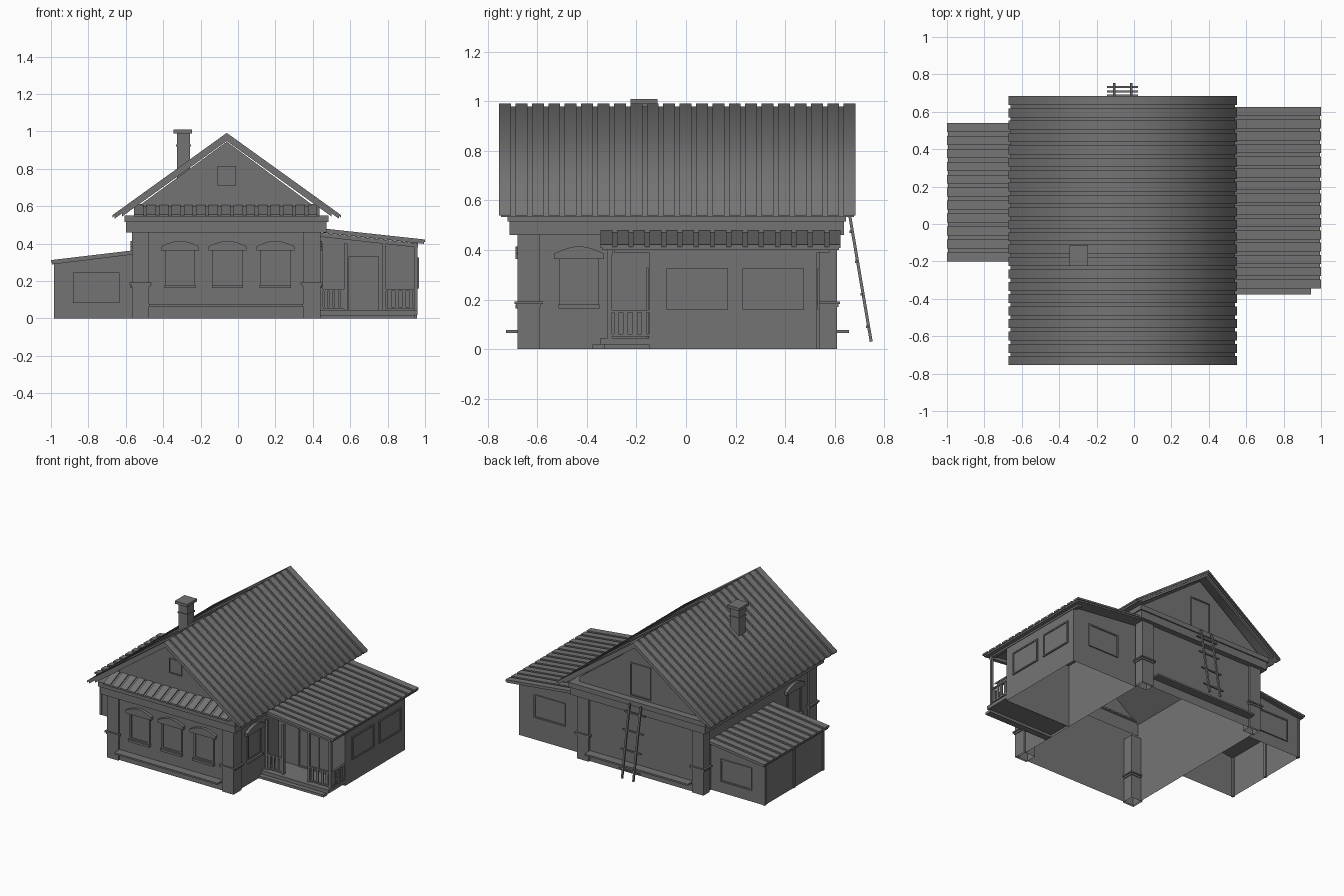
import bpy, bmesh, math
from mathutils import Vector

if "Cube" in bpy.data.objects:
    bpy.data.objects.remove(bpy.data.objects["Cube"])

grey = bpy.data.materials.new("dark_grey")
grey.diffuse_color = (0.175, 0.175, 0.175, 1)
grey.use_nodes = True
grey.node_tree.nodes["Principled BSDF"].inputs["Base Color"].default_value = grey.diffuse_color


def make(name, parts, open_z=(), smooth=False):
    """Join prisms (bottom ring, top ring) into one object; drop level faces at heights open_z."""
    bm = bmesh.new()
    for a, b in parts:
        va = [bm.verts.new(p) for p in a]
        vb = [bm.verts.new(p) for p in b]
        n = len(va)
        bm.faces.new(va)
        bm.faces.new(vb[::-1])
        for i in range(n):
            bm.faces.new((va[i], vb[i], vb[(i + 1) % n], va[(i + 1) % n]))
    bmesh.ops.recalc_face_normals(bm, faces=bm.faces[:])
    gone = [f for f in bm.faces if any(all(abs(v.co.z - z) < 0.001 for v in f.verts) for z in open_z)]
    bmesh.ops.delete(bm, geom=gone, context='FACES')
    if smooth:  # soft ridge, all other edges sharp
        for f in bm.faces:
            f.smooth = True
        for e in bm.edges:
            e.smooth = e.calc_face_angle(3.0) < math.radians(76)
    me = bpy.data.meshes.new(name)
    bm.to_mesh(me)
    bm.free()
    me.materials.append(grey)
    ob = bpy.data.objects.new(name, me)
    bpy.context.collection.objects.link(ob)
    return ob


def prism(pts, y0, y1):
    return [(x, y0, z) for x, z in pts], [(x, y1, z) for x, z in pts]


def box(x0, x1, y0, y1, z0, z1):
    return prism([(x0, z0), (x1, z0), (x1, z1), (x0, z1)], y0, y1)


def slope(x0, z0, x1, z1, t, y0, y1):
    return prism([(x0, z0), (x1, z1), (x1, z1 - t), (x0, z0 - t)], y0, y1)


def chevron(ridge, half, eave, t, y0, y1, x=-0.06):
    top = [(x - half, eave), (x, ridge), (x + half, eave)]
    return prism(top + [(px, pz - t) for px, pz in top[::-1]], y0, y1)


def rows(y0, y1, n, w=0.048):
    step = (y1 - y0 - w) / (n - 1)
    return [(y0 + i * step, y0 + i * step + w) for i in range(n)]


def strut(a, b, r):
    """Square bar between two points."""
    a, b = Vector(a), Vector(b)
    d = (b - a).normalized()
    u = d.cross(Vector((1, 0, 0)) if abs(d.x) < 0.9 else Vector((0, 0, 1))).normalized() * r
    v = d.cross(u)
    ring = [u + v, v - u, -u - v, u - v]
    return [a + k for k in ring], [b + k for k in ring]


def window(name, cx, cy, nx, ny, w, z0, z1, arch=False, f=0.014):
    """Framed panel on a wall; (nx, ny) points outwards."""
    def slab(pts, d0, d1):
        return [[(cx - ny * u + nx * d, cy + nx * u + ny * d, z) for u, z in pts] for d in (d0, d1)]

    def rect(u0, u1, a, b, d):
        return slab([(u0, a), (u1, a), (u1, b), (u0, b)], 0.0005, d)
    h = w / 2
    parts = [rect(-h, h, z0, z1, 0.003),
             rect(-h, f - h, z0, z1, 0.009), rect(h - f, h, z0, z1, 0.009),
             rect(f - h, h - f, z0, z0 + f, 0.009), rect(f - h, h - f, z1 - f, z1, 0.009)]
    if arch:
        k = h + 0.022
        top = [(k * (1 - i / 4), z1 + 0.01 + 0.03 * math.sin(math.pi * i / 8)) for i in range(9)]
        parts.append(slab([(-k, z1 - 0.012), (k, z1 - 0.012)] + top, 0.0005, 0.022))
        parts.append(rect(-h - 0.004, h + 0.004, z0 - 0.012, z0 + 0.004, 0.022))
    make(name, parts)


# Main house walls and gable, hollow inside
L, R, F, B = -0.553, 0.428, -0.667, 0.597
make("house_walls", [box(L, R, F, B, 0, 0.5)], (0, 0.5))
make("gable_walls", [prism([(L, 0.5), (R, 0.5), (R, 0.585), (-0.06, 0.945), (L, 0.585)], -0.62, B)], (0.5,))

# Corner pilasters with bands
pil, bands = [], []
for x0, x1 in ((L - 0.013, L + 0.078), (R - 0.081, R + 0.013)):
    for y0, y1 in ((F - 0.013, F + 0.077), (B - 0.057, B + 0.013)):
        pil.append(box(x0, x1, y0, y1, 0, 0.47))
        bands.append(box(x0 - 0.006, x1 + 0.006, y0 - 0.005, y1 + 0.005, 0.17, 0.182))
        bands.append(box(x0 - 0.013, x1 + 0.013, y0 - 0.012, y1 + 0.012, 0.182, 0.192))
make("corner_pilasters", pil, (0,))
make("pilaster_bands", bands)

# Plinth ledges front and back
make("plinth_ledges", [box(-0.475, 0.347, -0.727, F, 0.064, 0.076),
                       box(-0.475, 0.347, B, 0.658, 0.064, 0.076)])

# Cornice ring in two steps
cornice = []
for o, z0, z1 in ((0.045, 0.46, 0.515), (0.055, 0.515, 0.55)):
    cornice += [box(L - o, R + o, F - o, F, z0, z1), box(L - o, R + o, B, B + o * 0.9, z0, z1),
                box(L - o, L, F, B, z0, z1), box(R, R + o, F, B, z0, z1)]
make("cornice", cornice)


# Small tiled skirt roof under the front gable
def tilt(x0, x1, dz):
    ring = [(-0.735, 0.545), (-0.61, 0.6), (-0.61, 0.6 + dz), (-0.735, 0.545 + dz)]
    return [(x0, y, z) for y, z in ring], [(x1, y, z) for y, z in ring]


make("gable_skirt", [tilt(-0.555, 0.435, 0.004)])
make("gable_skirt_tiles", [tilt(-0.555 + i * 0.0663, -0.505 + i * 0.0663, 0.012) for i in range(15)])

# Main roof, barge boards
make("roof_deck", [chevron(0.98, 0.6, 0.547, 0.014, -0.748, 0.678)], smooth=True)
make("roof_boards", [chevron(0.992, 0.612, 0.552, 0.013, a, b) for a, b in rows(-0.755, 0.685, 22)],
     smooth=True)
make("barge_boards", [chevron(0.967, 0.56, 0.563, 0.018, y, y + 0.017) for y in (-0.742, 0.655)])

# Chimney
make("chimney", [box(-0.327, -0.257, -0.207, -0.133, 0.74, 0.99),
                 box(-0.332, -0.252, -0.212, -0.128, 0.92, 0.93),
                 box(-0.345, -0.247, -0.225, -0.115, 0.99, 1.01)])

# Windows of the main house
for i, x in enumerate((-0.31, -0.056, 0.2)):
    window(f"front_window_{i + 1}", x, F, 0, -1, 0.16, 0.175, 0.375, True)
window("right_window", R, -0.432, 1, 0, 0.158, 0.175, 0.375, True)
window("left_window", L, -0.432, -1, 0, 0.158, 0.175, 0.375, True)
window("attic_window", -0.06, -0.62, 0, -1, 0.1, 0.71, 0.815, f=0.006)
window("attic_door", -0.06, B, 0, 1, 0.16, 0.565, 0.8, f=0.008)

# Right annex walls, roof and windows
AX, AF, AB = 0.958, -0.15, 0.53
make("annex_walls", [prism([(R, 0), (AX, 0), (AX, 0.402), (R, 0.458)], AF, AB)], (0,))
make("annex_roof_deck", [slope(R, 0.475, 0.994, 0.413, 0.014, -0.338, 0.618)])
make("annex_roof_boards", [slope(R, 0.484, 1.0, 0.422, 0.013, a, b) for a, b in rows(-0.345, 0.625, 15)])
make("annex_roof_beams", [box(0.935, 0.962, -0.29, 0.58, 0.39, 0.408),
                          slope(R, 0.46, 0.962, 0.401, 0.022, -0.32, -0.295)])
for i, y in enumerate((0.045, 0.353)):
    window(f"annex_window_{i + 1}", AX, y, 1, 0, 0.248, 0.16, 0.325, f=0.01)
window("annex_back_window", 0.71, AB, 0, 1, 0.248, 0.16, 0.325, f=0.01)
window("porch_door", 0.672, AF, 0, -1, 0.165, 0.045, 0.33, f=0.01)

# Porch floor, step, posts and railings
make("porch_floor", [box(R, 0.96, -0.345, AF, 0.018, 0.044), box(R, 0.945, -0.378, -0.33, 0, 0.018)])
make("porch_posts", [box(x, x + 0.017, -0.317, -0.298, 0.04, 0.4) for x in (R + 0.01, 0.568, 0.773, 0.944)])
rails = []
for x0, x1 in ((0.454, 0.57), (0.79, 0.946)):
    for z in (0.05, 0.148):
        rails.append(box(x0, x1, -0.315, -0.301, z, z + 0.01))
    for i in range(4):
        x = x0 + (x1 - x0) * (i + 0.5) / 4
        rails.append(box(x - 0.01, x + 0.01, -0.312, -0.304, 0.05, 0.15))
for z in (0.05, 0.148):
    rails.append(box(0.946, 0.96, -0.3, AF, z, z + 0.01))
for i in range(4):
    y = -0.3 + 0.15 * (i + 0.5) / 4
    rails.append(box(0.949, 0.957, y - 0.01, y + 0.01, 0.05, 0.15))
make("porch_railings", rails)

# Left shed
SX, SF, SB = -0.978, -0.165, 0.505
make("shed_walls", [prism([(SX, 0), (L, 0), (L, 0.343), (SX, 0.292)], SF, SB)], (0,))
make("shed_roof_deck", [slope(L, 0.357, -0.994, 0.303, 0.014, -0.195, 0.535)])
make("shed_roof_boards", [slope(L, 0.365, -1.0, 0.312, 0.013, a, b) for a, b in rows(-0.2, 0.54, 11)])
make("shed_posts", [box(SX - 0.006, SX + 0.01, y - 0.01, y + 0.01, 0, 0.29) for y in (SF + 0.006, 0.17, SB - 0.006)])
window("shed_front_window", -0.757, SF, 0, -1, 0.248, 0.082, 0.245, f=0.01)
window("shed_back_window", -0.757, SB, 0, 1, 0.248, 0.082, 0.245, f=0.01)

# Ladder leaning on the back wall
top, foot = Vector((0, 0.662, 0.535)), Vector((0, 0.748, 0.03))
ladder = [strut((x, foot.y, foot.z), (x, top.y, top.z), 0.006) for x in (-0.105, -0.015)]
for t in (0.12, 0.38, 0.64, 0.88):
    p = foot.lerp(top, t)
    ladder.append(strut((-0.145, p.y - 0.006, p.z), (0.022, p.y - 0.006, p.z), 0.005))
make("ladder", ladder)
